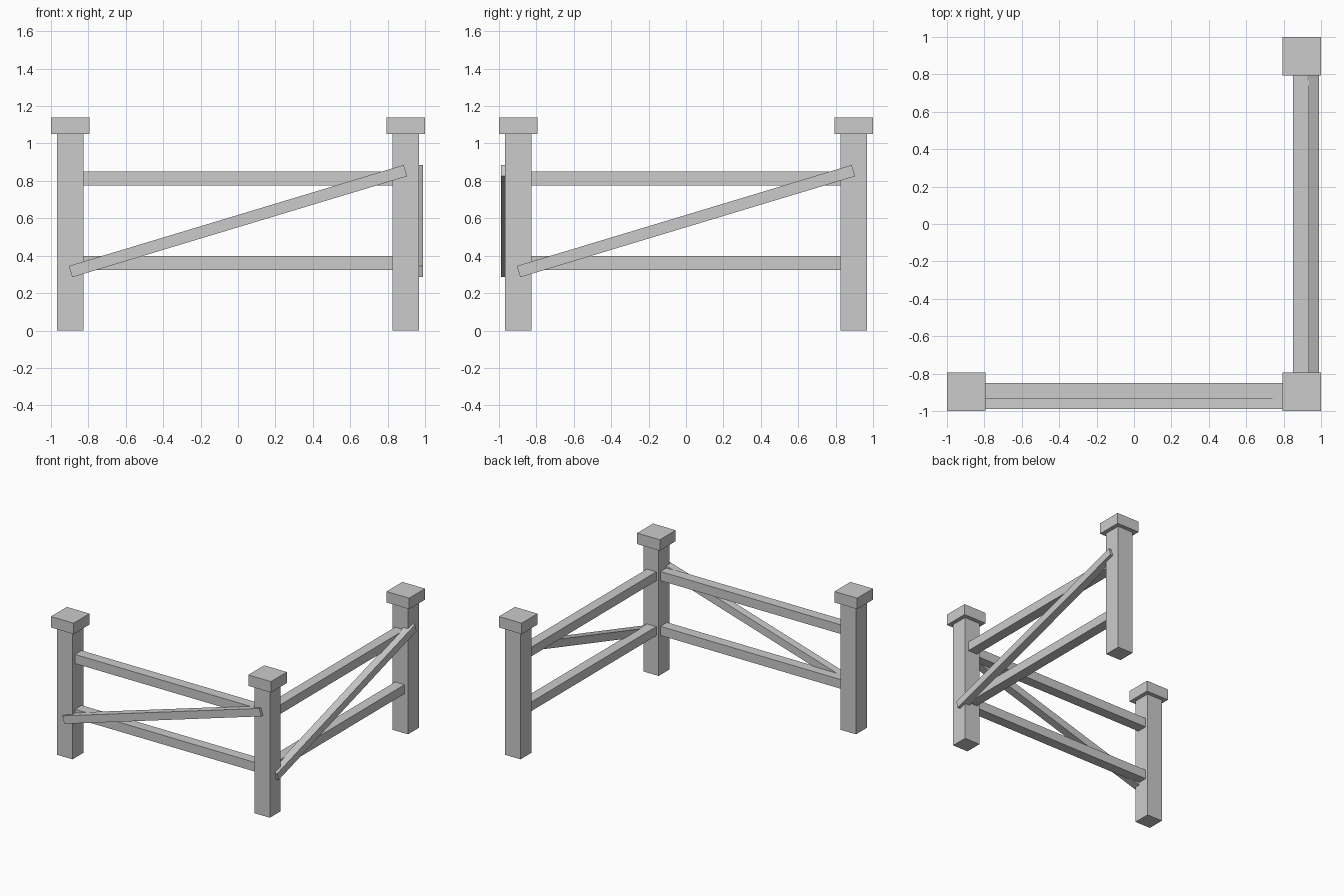
import bpy
from math import atan2, hypot, pi
from mathutils import Matrix

if "Cube" in bpy.data.objects:
    bpy.data.objects.remove(bpy.data.objects["Cube"], do_unlink=True)

grey = bpy.data.materials.new("plain_grey")
grey.use_nodes = True
GREY = (0.6, 0.6, 0.6, 1)
grey.diffuse_color = GREY
grey.node_tree.nodes["Principled BSDF"].inputs["Base Color"].default_value = GREY


def box(name, size, matrix):
    """Add a flat-shaded box of the given size, placed by a matrix."""
    bpy.ops.mesh.primitive_cube_add(size=1)
    obj = bpy.context.object
    obj.name = name
    obj.data.transform(Matrix.Diagonal((*size, 1)))
    obj.matrix_world = matrix
    obj.data.materials.append(grey)
    return obj


POST = 0.897          # distance of post centres from the middle
POST_H, CAP_H = 1.05, 0.09

# Three square posts with overhanging caps
for label, x, y in (("right", -POST, -POST), ("corner", POST, -POST), ("back", POST, POST)):
    box(label + "_post", (0.14, 0.14, POST_H), Matrix.Translation((x, y, POST_H / 2)))
    box(label + "_cap", (0.206, 0.206, CAP_H),
        Matrix.Translation((x, y, POST_H + CAP_H / 2)))

# Two fence panels: the side one is the front one turned a quarter
for label, turn in (("front", 0), ("side", pi / 2)):
    panel = Matrix.Rotation(turn, 4, "Z")
    # Horizontal rails between the posts
    for level, z in (("lower", 0.362), ("upper", 0.812)):
        box(f"{label}_{level}_rail", (2 * POST, 0.085, 0.075),
            panel @ Matrix.Translation((0, -0.892, z)))
    # Diagonal brace nailed across the outer faces
    run, rise = 1.79, 0.54
    box(label + "_brace", (hypot(run, rise), 0.065, 0.063),
        panel @ Matrix.Translation((0, -0.957, 0.585))
        @ Matrix.Rotation(-atan2(rise, run), 4, "Y"))
